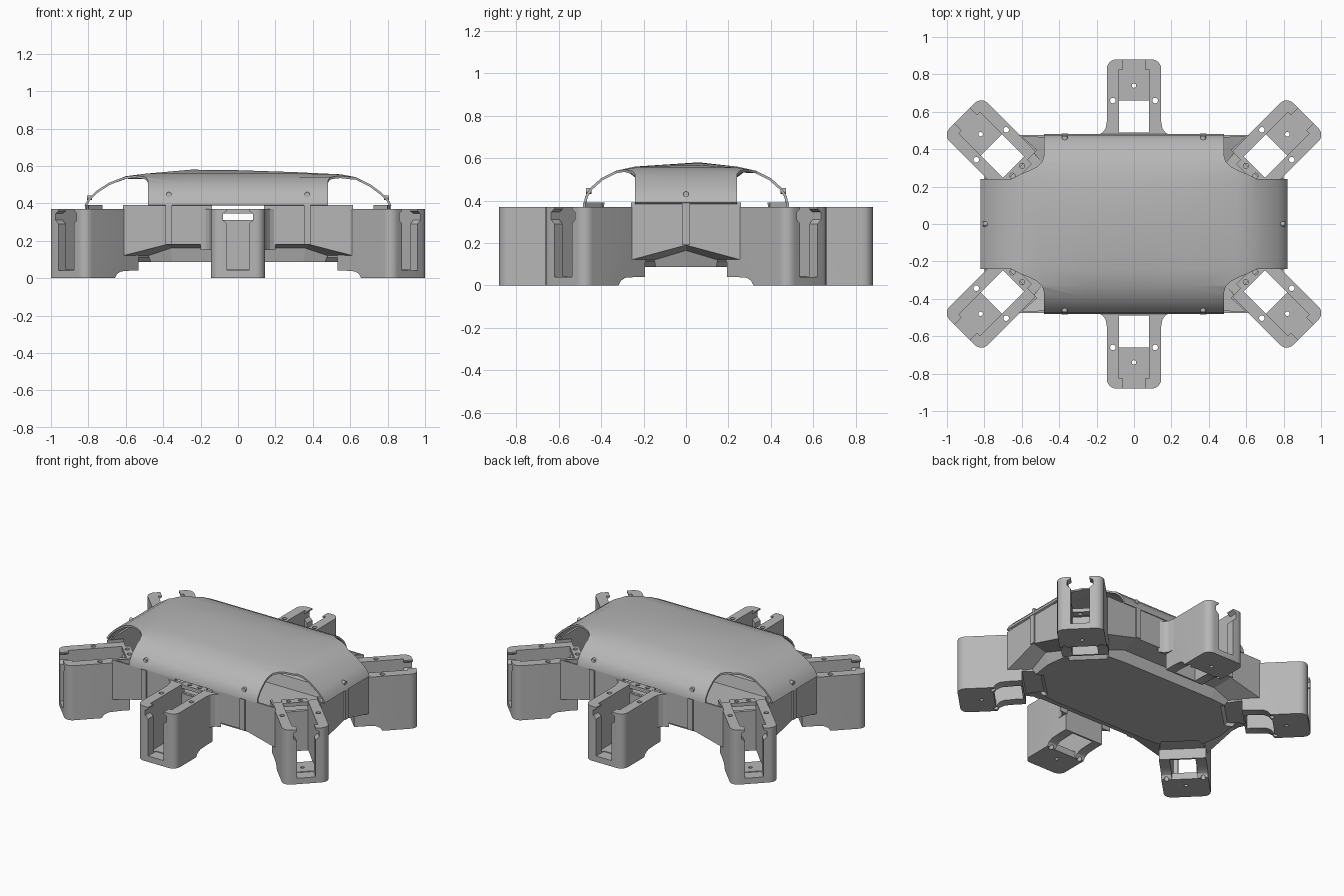
import bpy, bmesh
from math import pi, cos, sin, atan2
from mathutils import Matrix

cube = bpy.data.objects.get("Cube")
if cube:
    bpy.data.objects.remove(cube, do_unlink=True)

grey = bpy.data.materials.new("plain_grey")
grey.use_nodes = True
grey.diffuse_color = (0.47, 0.47, 0.47, 1)
grey.node_tree.nodes["Principled BSDF"].inputs["Base Color"].default_value = grey.diffuse_color


def make(name, verts, faces, recalc=True):
    mesh = bpy.data.meshes.new(name)
    mesh.from_pydata(verts, [], faces)
    if recalc:
        bm = bmesh.new()
        bm.from_mesh(mesh)
        bmesh.ops.recalc_face_normals(bm, faces=bm.faces)
        bm.to_mesh(mesh)
        bm.free()
    mesh.materials.append(grey)
    obj = bpy.data.objects.new(name, mesh)
    bpy.context.collection.objects.link(obj)
    return obj


def prism(name, pts, lo, hi, axis="z"):
    """Extrude a 2D outline between lo and hi along an axis."""
    place = {"x": lambda u, v, w: (w, u, v),
             "y": lambda u, v, w: (u, w, v),
             "z": lambda u, v, w: (u, v, w)}[axis]
    n = len(pts)
    verts = [place(u, v, w) for w in (lo, hi) for u, v in pts]
    faces = [tuple(range(n)), tuple(range(n, 2 * n))]
    faces += [(i, (i + 1) % n, n + (i + 1) % n, n + i) for i in range(n)]
    return make(name, verts, faces)


def box(name, x, y, z):
    return prism(name, [(x[0], y[0]), (x[1], y[0]), (x[1], y[1]), (x[0], y[1])], *z)


def rod(name, u, v, r, lo, hi, axis="z", n=16):
    ring = [(u + r * cos(2 * pi * i / n), v + r * sin(2 * pi * i / n)) for i in range(n)]
    return prism(name, ring, lo, hi, axis)


def activate(obj):
    bpy.context.view_layer.update()
    bpy.ops.object.select_all(action="DESELECT")
    obj.select_set(True)
    bpy.context.view_layer.objects.active = obj


def cut(obj, cutter):
    activate(obj)
    mod = obj.modifiers.new("cut", "BOOLEAN")
    mod.operation = "DIFFERENCE"
    mod.solver = "EXACT"
    mod.object = cutter
    bpy.ops.object.modifier_apply(modifier=mod.name)
    bpy.data.objects.remove(cutter, do_unlink=True)


def thicken(obj, t):
    activate(obj)
    mod = obj.modifiers.new("thickness", "SOLIDIFY")
    mod.thickness = t
    mod.offset = -1
    bpy.ops.object.modifier_apply(modifier=mod.name)


def smooth(obj):
    activate(obj)
    bpy.ops.object.shade_smooth_by_angle(angle=0.45)


def full_ring(q):
    """Mirror a quadrant outline into a closed ring."""
    upper = q + [(-x, y, z) for x, y, z in reversed(q[:-1])]
    return upper + [(x, -y, z) for x, y, z in reversed(upper[1:-1])]


# Leg mounts: every placement is centred on the small floor hole, +y pointing outward
mounts = [("front", 0, -0.74, -pi / 2), ("back", 0, 0.74, pi / 2)]
for side, sx in (("left", 1), ("right", -1)):
    for end, sy in (("front", -1), ("back", 1)):
        mounts.append((f"{end}_{side}", sx * 0.82, sy * 0.48, atan2(sy, sx)))


def mount_matrix(x, y, angle):
    return Matrix.Translation((x, y, 0)) @ Matrix.Rotation(angle - pi / 2, 4, "Z")


# Hull: notched wall ring, shallow underside shelf, then a steep-sided tray
wall = [(0.81, 0, 0.19), (0.80, 0.26, 0.12), (0.735, 0.195, 0.11), (0.535, 0.395, 0.11),
        (0.615, 0.475, 0.12), (0.38, 0.475, 0.18), (0, 0.475, 0.18)]
shelf = [(0.71, 0, 0.165), (0.69, 0.15, 0.12), (0.64, 0.13, 0.11), (0.47, 0.3, 0.11),
         (0.48, 0.33, 0.12), (0.36, 0.34, 0.16), (0, 0.34, 0.16)]
floor = [(x * 0.97, y * 0.95, 0.087) for x, y, z in shelf]
rings = [full_ring(q) for q in (floor, shelf, wall, [(x, y, 0.39) for x, y, z in wall])]
n = len(rings[0])
faces = [tuple(reversed(range(n)))]
for k in range(0, 3 * n, n):
    faces += [(k + i, k + (i + 1) % n, k + n + (i + 1) % n, k + n + i) for i in range(n)]
hull = make("hull", sum(rings, []), faces, recalc=False)
thicken(hull, 0.018)
for name, x, y, a in mounts:
    opening = prism("cutter", [(-0.08, 0.31), (0.08, 0.31), (0.08, 0.37), (0.14, 0.37),
                               (0.14, 0.45), (-0.14, 0.45), (-0.14, 0.37), (-0.08, 0.37)],
                    -0.33, -0.2, "y")
    opening.matrix_world = mount_matrix(x, y, a)
    cut(hull, opening)

# Leg socket: rounded block, hollowed, slotted and drilled
outline = [(-0.145, -0.262), (0.145, -0.262)]
for cx, start in ((0.095, 0), (-0.095, pi / 2)):
    for i in range(7):
        t = start + i * pi / 12
        outline.append((cx + 0.05 * cos(t), 0.09 + 0.05 * sin(t)))
socket = prism("leg_socket", outline, 0, 0.37)
cut(socket, prism("cutter", [(-0.4, -0.05), (-0.08, -0.05), (-0.085, 0), (-0.1, 0.022),
                             (-0.13, 0.036), (-0.2, 0.04), (-0.4, 0.04)], -0.3, 0.3, "x"))
cut(socket, box("cutter", (-0.08, 0.08), (-0.25, 0.085), (0.045, 0.5)))
cut(socket, box("cutter", (-0.08, 0.08), (-0.25, -0.08), (-0.1, 0.1)))
cut(socket, box("cutter", (-0.08, 0.08), (-0.3, -0.24), (0.31, 0.5)))
cut(socket, prism("cutter", [(-0.058, 0.04), (0.058, 0.04), (0.058, 0.29), (0.08, 0.31),
                             (0.08, 0.345), (0.058, 0.36), (0.058, 0.5), (-0.058, 0.5),
                             (-0.058, 0.36), (-0.08, 0.345), (-0.08, 0.31), (-0.058, 0.29)],
                  0.06, 0.3, "y"))
cut(socket, rod("cutter", 0, 0, 0.012, -0.1, 0.1))
for s in (-1, 1):
    cut(socket, rod("cutter", s * 0.113, -0.08, 0.015, -0.1, 0.5))
smooth(socket)

# Screw bar bridging each socket and the hull
bar = box("screw_bar", (-0.08, 0.08), (-0.305, -0.25), (0.345, 0.37))
for s in (-1, 1):
    cut(bar, rod("cutter", s * 0.037, -0.277, 0.014, 0.3, 0.4))

for name, x, y, a in mounts:
    for part in (socket, bar):
        copy = bpy.data.objects.new(f"{name}_{part.name}", part.data)
        copy.matrix_world = mount_matrix(x, y, a)
        bpy.context.collection.objects.link(copy)
for part in (socket, bar):
    bpy.data.objects.remove(part, do_unlink=True)

# Fillet webs beside the middle sockets, ribs and screws on the walls
for sx in (-1, 1):
    for sy in (-1, 1):
        web = [(0.14, 0.47), (0.2, 0.47), (0.17, 0.487), (0.152, 0.51), (0.145, 0.55), (0.14, 0.55)]
        prism("socket_fillet", [(sx * u, sy * v) for u, v in web], 0.15, 0.37)
        x = sx * 0.37
        box("wall_rib", (x - 0.018, x + 0.018), sorted((sy * 0.47, sy * 0.485)), (0.18, 0.39))
        rod("cover_screw", x, 0.445, 0.015, *sorted((sy * 0.445, sy * 0.47)), "y")
    box("end_rib", sorted((sx * 0.80, sx * 0.818)), (-0.018, 0.018), (0.19, 0.39))
    rod("end_screw", 0, 0.43, 0.013, *sorted((sx * 0.78, sx * 0.808)), "x")

# Cover: thin shell curved both ways, with open corners above the corner sockets
along = [(-0.82, 0.39), (-0.8, 0.425), (-0.76, 0.465), (-0.69, 0.51), (-0.6, 0.545),
         (-0.5, 0.558), (-0.25, 0.58), (0, 0.577), (0.3, 0.567), (0.55, 0.555),
         (0.63, 0.54), (0.71, 0.5), (0.77, 0.455), (0.805, 0.42), (0.82, 0.39)]
across = [(-0.48, 0.39), (-0.475, 0.42), (-0.45, 0.46), (-0.4, 0.505), (-0.33, 0.54),
          (-0.24, 0.56), (0.06, 0.582), (0.24, 0.56), (0.33, 0.54), (0.4, 0.505),
          (0.45, 0.46), (0.475, 0.42), (0.48, 0.39)]
verts = [(x, y, min(zx, zy)) for y, zy in across for x, zx in along]
w = len(along)
faces = [(j * w + i, j * w + i + 1, (j + 1) * w + i + 1, (j + 1) * w + i)
         for j in range(len(across) - 1) for i in range(w - 1)]
cover = make("cover", verts, faces, recalc=False)
thicken(cover, 0.012)
corner = [(0.48, 0.6), (0.48, 0.37), (0.49, 0.335), (0.52, 0.305), (0.56, 0.285),
          (0.61, 0.265), (0.66, 0.24), (0.95, 0.24), (0.95, 0.6)]
for sx in (-1, 1):
    for sy in (-1, 1):
        cut(cover, prism("cutter", [(sx * u, sy * v) for u, v in corner], 0.3, 0.7))
smooth(cover)
